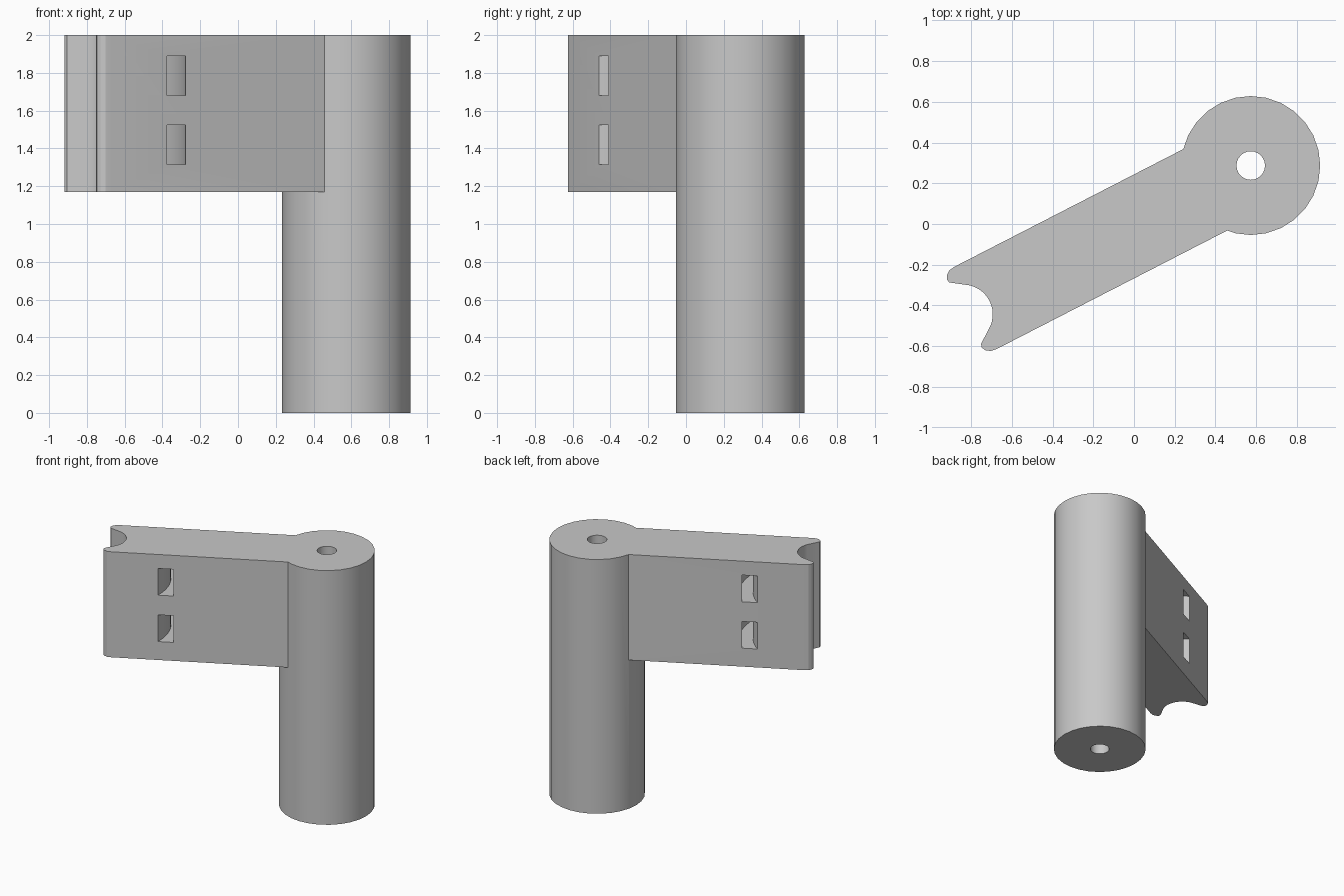
import bpy
import bmesh
from math import cos, sin, pi, radians, asin
from mathutils import Vector

cube = bpy.data.objects.get("Cube")
if cube:
    bpy.data.objects.remove(cube, do_unlink=True)

AXIS = Vector((0.573, 0.287))      # post centre
ANGLE = radians(27.2)              # arm direction
ALONG = Vector((-cos(ANGLE), -sin(ANGLE)))
ACROSS = Vector((-sin(ANGLE), cos(ANGLE)))
HALF = 0.227                       # half the arm thickness
SHIFT = -0.004
SADDLE_U, SADDLE_R = 1.59, 0.146   # round seat in the arm's end

grey = bpy.data.materials.new("light grey")
grey.use_nodes = True
grey.diffuse_color = (0.58, 0.58, 0.58, 1)
grey.node_tree.nodes["Principled BSDF"].inputs["Base Color"].default_value = (0.58, 0.58, 0.58, 1)


def place(u, v):
    """Arm coordinates (along, across) to plan position."""
    return AXIS + ALONG * u + ACROSS * (v + SHIFT)


def prism(name, outline, z0, z1):
    bm = bmesh.new()
    face = bm.faces.new([bm.verts.new((p.x, p.y, z0)) for p in outline])
    moved = bmesh.ops.extrude_face_region(bm, geom=[face])["geom"]
    verts = [g for g in moved if isinstance(g, bmesh.types.BMVert)]
    bmesh.ops.translate(bm, verts=verts, vec=(0, 0, z1 - z0))
    bmesh.ops.recalc_face_normals(bm, faces=bm.faces)
    mesh = bpy.data.meshes.new(name)
    bm.to_mesh(mesh)
    bm.free()
    mesh.materials.append(grey)
    obj = bpy.data.objects.new(name, mesh)
    bpy.context.collection.objects.link(obj)
    return obj


def circle(radius, sides):
    return [AXIS + radius * Vector((cos(2 * pi * i / sides), sin(2 * pi * i / sides)))
            for i in range(sides)]


def arc(radius, start, end, steps):
    """Arc about the saddle centre, bulging towards the post."""
    angles = [start + (end - start) * i / steps for i in range(steps + 1)]
    return [place(SADDLE_U - radius * cos(a), radius * sin(a)) for a in angles]


def combine(target, tool, operation):
    tool.hide_render = True
    mod = target.modifiers.new("combine", "BOOLEAN")
    mod.operation, mod.object, mod.solver = operation, tool, "EXACT"
    bpy.context.view_layer.objects.active = target
    bpy.ops.object.modifier_apply(modifier=mod.name)
    bpy.data.objects.remove(tool, do_unlink=True)


# Round post
bracket = prism("hinge_bracket", circle(0.341, 28), 0, 2)

# Arm with a saddle and rounded lips at its free end
lip = [(1.52, HALF), (1.55, 0.223), (1.572, 0.208), (1.583, 0.188), (1.578, 0.17)]
outline = [place(0.1, -HALF), place(0.1, HALF)]
outline += [place(u, v) for u, v in lip]
outline += arc(SADDLE_R, radians(50), radians(-50), 12)
outline += [place(u, -v) for u, v in reversed(lip)]
combine(bracket, prism("arm", outline, 1.17, 2), "UNION")

# Pin hole through the post
combine(bracket, prism("pin_hole", circle(0.07, 24), -0.1, 2.1), "DIFFERENCE")

# Curved strap slots running through the arm
reach = HALF + 0.03
for z0, z1 in ((1.315, 1.525), (1.68, 1.89)):
    a, b = asin(reach / 0.564), asin(reach / 0.464)
    slot = arc(0.564, -a, a, 12) + arc(0.464, b, -b, 12)
    combine(bracket, prism("strap_slot", slot, z0, z1), "DIFFERENCE")

# Smooth round walls, crisp edges
bpy.ops.object.select_all(action="DESELECT")
bracket.select_set(True)
bpy.context.view_layer.objects.active = bracket
bpy.ops.object.shade_smooth_by_angle(angle=radians(25))
